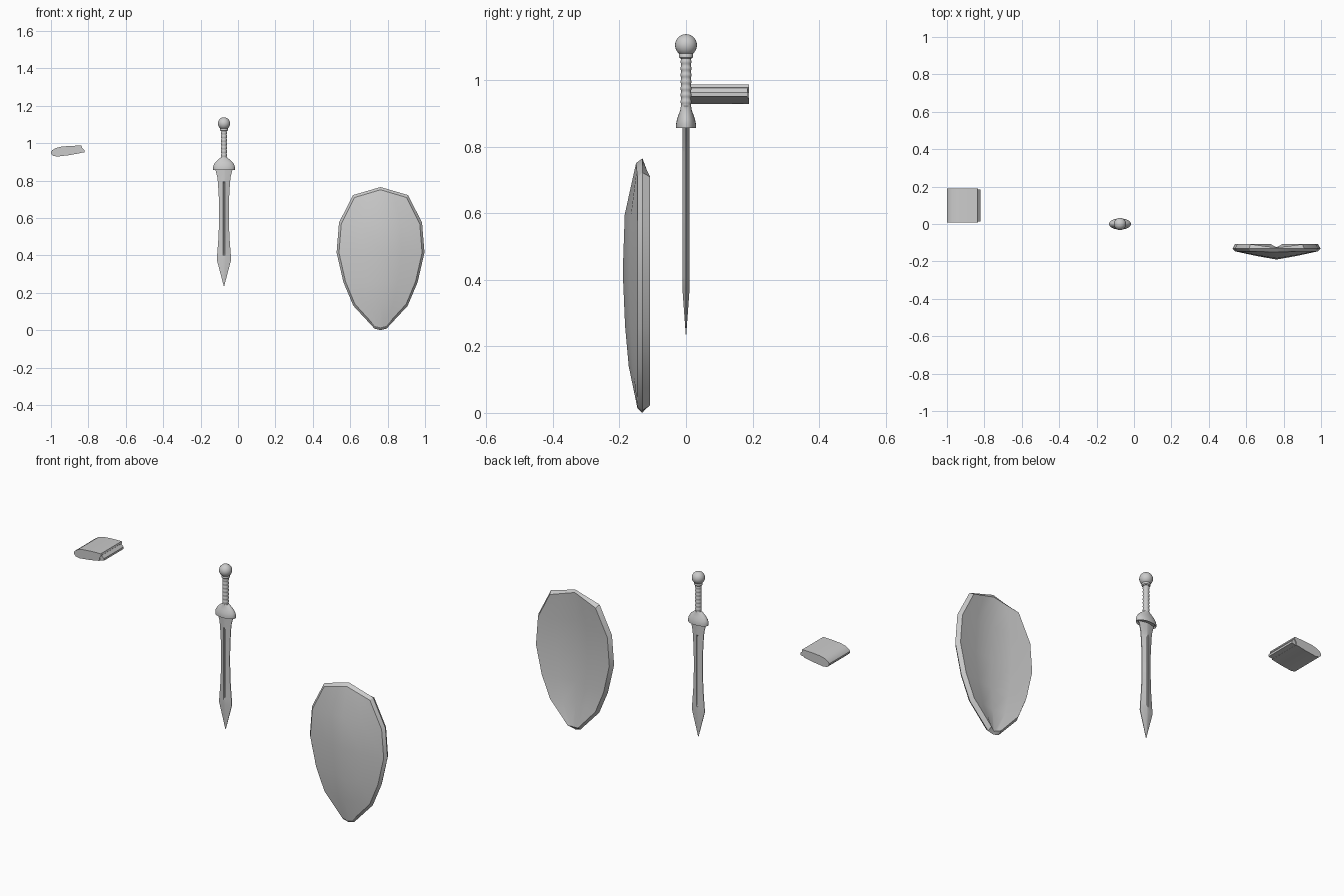
import bpy, bmesh, math

if "Cube" in bpy.data.objects:
    bpy.data.objects.remove(bpy.data.objects["Cube"])

def finish(name, verts, faces, angle=30):
    me = bpy.data.meshes.new(name)
    me.from_pydata(verts, [], faces)
    bm = bmesh.new()
    bm.from_mesh(me)
    bmesh.ops.recalc_face_normals(bm, faces=bm.faces)
    bm.to_mesh(me)
    bm.free()
    ob = bpy.data.objects.new(name, me)
    bpy.context.collection.objects.link(ob)
    bpy.ops.object.select_all(action='DESELECT')
    ob.select_set(True)
    bpy.context.view_layer.objects.active = ob
    bpy.ops.object.shade_smooth_by_angle(angle=math.radians(angle))
    return ob

def loft(name, rings, angle=30):
    n = len(rings[0])
    verts = [p for r in rings for p in r]
    faces = [(k*n+i, k*n+(i+1) % n, (k+1)*n+(i+1) % n, (k+1)*n+i)
             for k in range(len(rings)-1) for i in range(n)]
    faces += [tuple(range(n)), tuple(range(len(verts)-n, len(verts)))]
    return finish(name, verts, faces, angle)

SX = -0.075  # sword axis

def lathe(name, profile, n=24, angle=40):
    return loft(name, [[(SX + rx*math.cos(2*math.pi*i/n), ry*math.sin(2*math.pi*i/n), z)
                        for i in range(n)] for z, rx, ry in profile], angle)

# Sword: blade with a narrow central groove on both faces
def section(z, w, t, d):
    half = [(-w, 0.002), (-0.005, t), (-0.003, t-d), (0.003, t-d), (0.005, t), (w, 0.002)]
    if w < 0.01:
        half = [(w*(i-2.5)/2.5, t) for i in range(6)]
    return [(SX+x, -y, z) for x, y in half] + [(SX+x, y, z) for x, y in reversed(half)]

loft("blade", [section(*s) for s in [
    (0.86, 0.046, 0.011, 0), (0.82, 0.036, 0.011, 0), (0.795, 0.033, 0.011, 0),
    (0.785, 0.032, 0.011, 0.005), (0.70, 0.027, 0.011, 0.005), (0.60, 0.026, 0.011, 0.005),
    (0.50, 0.029, 0.011, 0.005), (0.41, 0.036, 0.011, 0.005), (0.40, 0.037, 0.011, 0),
    (0.375, 0.038, 0.011, 0), (0.235, 0.001, 0.0008, 0)]], 25)

# Domed oval guard
lathe("guard", [(0.864, 0.050, 0.022), (0.856, 0.058, 0.030), (0.868, 0.059, 0.030),
                (0.882, 0.056, 0.027), (0.897, 0.047, 0.022), (0.910, 0.034, 0.017),
                (0.922, 0.018, 0.015)])

# Ribbed grip
lathe("grip", [(0.915 + 0.16*i/40, r, r) for i in range(41)
               for r in [0.0155 + 0.0012*math.cos(i*math.pi/2.5)]], 16, 60)

# Collar and ball pommel
lathe("pommel_collar", [(1.064, 0.017, 0.017), (1.068, 0.021, 0.021),
                        (1.078, 0.021, 0.021), (1.084, 0.017, 0.017)])
bpy.ops.mesh.primitive_uv_sphere_add(segments=24, ring_count=14, radius=0.033,
                                     location=(SX, 0, 1.105))
bpy.context.object.name = "pommel"
bpy.ops.object.shade_smooth()

# Shield: ridged front plate, hollow back plate and a faceted rim
CX = 0.762
# height, half width, bow of the middle, front depth, back depth on the ridge
ROWS = [(0.722, 0.147, 0.043, -0.150, -0.126), (0.575, 0.222, 0.03, -0.184, -0.140),
        (0.415, 0.235, 0.01, -0.190, -0.148), (0.255, 0.198, 0, -0.183, -0.144),
        (0.130, 0.145, 0, -0.172, -0.136), (0.008, 0.032, -0.008, -0.146, -0.124)]
US = [-1, -0.5, 0, 0.5, 1]
NC, NR = len(US), len(ROWS)

def grid(kind):
    out = []
    for z, w, bow, yf, yb in ROWS:
        for u in US:
            e = abs(u)
            x, zz = w*u, z + bow*(1-e)
            if kind == "mid":
                y = -0.131
            else:
                edge, mid = (-0.146, yf) if kind == "front" else (-0.108, yb)
                y = mid + (edge-mid)*e**1.15
                x, zz = x*0.945, 0.385 + (zz-0.385)*0.962
            out.append((CX+x, y, zz))
    return out

border = ([i for i in range(NC)] + [r*NC+NC-1 for r in range(1, NR)]
          + [(NR-1)*NC+i for i in range(NC-2, -1, -1)] + [r*NC for r in range(NR-2, 0, -1)])
front, mid, back = grid("front"), grid("mid"), grid("back")
N, B = len(front), len(border)
verts = front + back + [mid[i] for i in border]
faces = []
for off in (0, N):
    for r in range(NR-1):
        for c in range(NC-1):
            a = off + r*NC + c
            faces.append((a, a+1, a+NC+1, a+NC))
    for i in range(B):
        j = (i+1) % B
        faces.append((off+border[i], off+border[j], 2*N+j, 2*N+i))
finish("shield", verts, faces, 32)

# Folded slab: rounded wrap with a slightly inset inner edge
def slab(name, prof, y0, y1):
    return loft(name, [[(x, y, z) for x, z in prof] for y in (y0, y1)], 35)

slab("folded_wrap", [(-1.0, 0.952), (-0.993, 0.962), (-0.975, 0.973), (-0.945, 0.981),
                     (-0.90, 0.985), (-0.837, 0.987), (-0.834, 0.978), (-0.846, 0.962),
                     (-0.846, 0.946), (-0.90, 0.936), (-0.965, 0.928), (-0.988, 0.932),
                     (-0.998, 0.942)], 0.009, 0.190)
slab("inner_edge", [(-0.86, 0.976), (-0.836, 0.977), (-0.822, 0.962),
                    (-0.822, 0.951), (-0.86, 0.944)], 0.014, 0.185)
